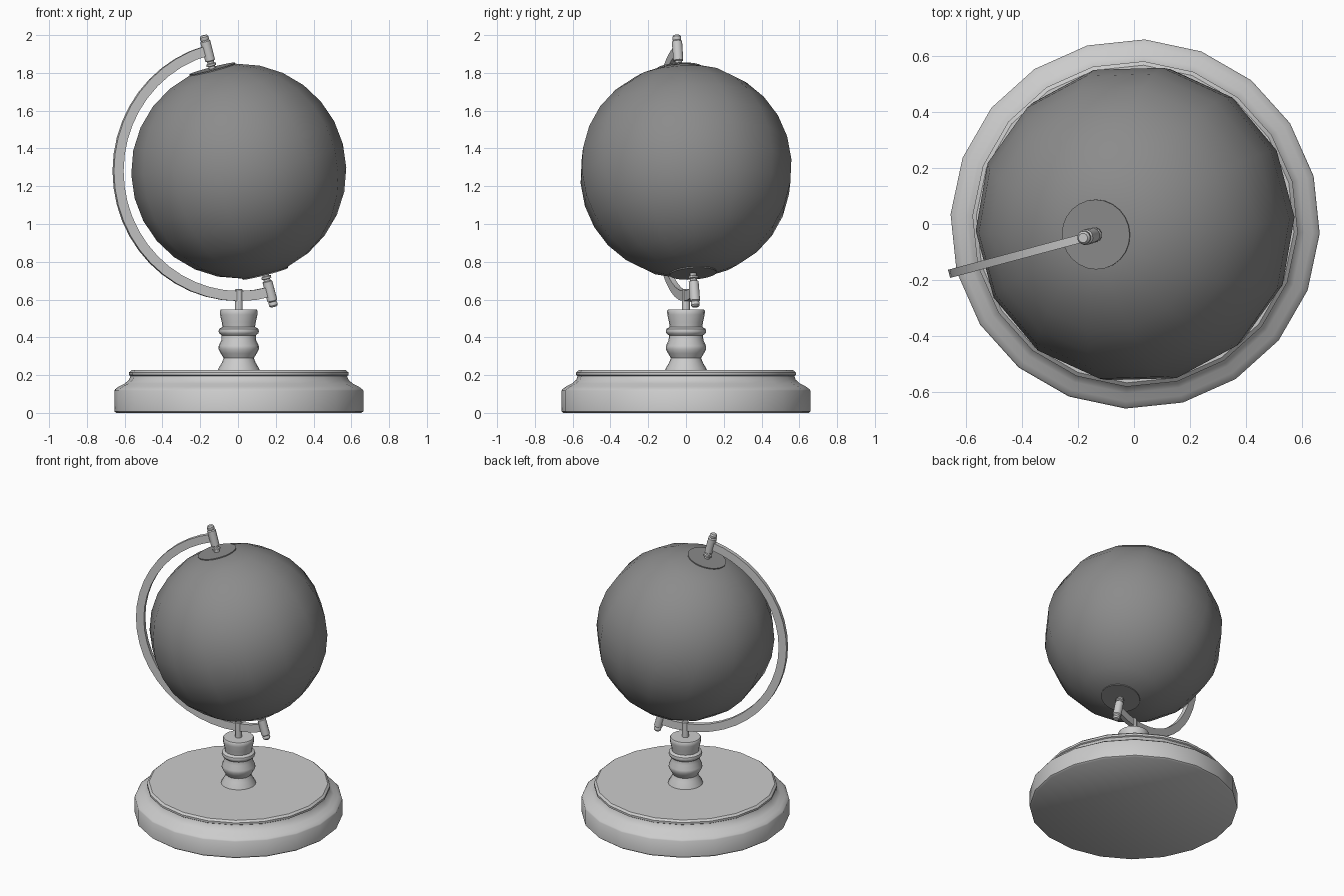
import bpy, bmesh
from math import sin, cos, pi, radians
from mathutils import Matrix

if "Cube" in bpy.data.objects:
    bpy.data.objects.remove(bpy.data.objects["Cube"])

# Tilted frame of the ball and its bracket
TILT = (Matrix.Translation((.004, 0, 1.28)) @ Matrix.Rotation(radians(15), 4, 'Z')
        @ Matrix.Rotation(radians(-15), 4, 'Y'))
UPRIGHT = Matrix.Translation((.004, 0, 0))


def material(name, v):
    m = bpy.data.materials.new(name)
    m.diffuse_color = (v, v, v, 1)
    m.use_nodes = True
    m.node_tree.nodes["Principled BSDF"].inputs["Base Color"].default_value = m.diffuse_color
    return m


FRAME = material("frame_grey", .53)
DARK = material("ball_grey", .26)


def finish(name, bm, matrix, angle, mat):
    bmesh.ops.recalc_face_normals(bm, faces=bm.faces)
    bm.transform(matrix)
    me = bpy.data.meshes.new(name)
    bm.to_mesh(me)
    bm.free()
    me.materials.append(mat)
    ob = bpy.data.objects.new(name, me)
    bpy.context.collection.objects.link(ob)
    bpy.ops.object.select_all(action='DESELECT')
    ob.select_set(True)
    bpy.context.view_layer.objects.active = ob
    bpy.ops.object.shade_smooth_by_angle(angle=radians(angle))
    return ob


def skin(bm, rings):
    for a, b in zip(rings, rings[1:]):
        n = len(a)
        for i in range(n):
            j = (i + 1) % n
            bm.faces.new((a[i], a[j], b[j], b[i]))
    bm.faces.new(rings[0])
    bm.faces.new(rings[-1])


def lathe(name, profile, sides, matrix=UPRIGHT, phase=0.0, angle=35, mat=FRAME):
    bm = bmesh.new()
    rings = [[bm.verts.new((r * cos(phase + 2 * pi * i / sides),
                            r * sin(phase + 2 * pi * i / sides), z))
              for i in range(sides)] for r, z in profile]
    skin(bm, rings)
    return finish(name, bm, matrix, angle, mat)


# Turned base plate
lathe("base", [(.65, 0), (.66, .008), (.66, .118), (.655, .125), (.635, .14), (.605, .155),
               (.582, .175), (.574, .195), (.582, .2), (.582, .214), (.568, .226)],
      20, phase=radians(-3), angle=40)

# Turned stem and the rod that carries the bracket
lathe("stem", [(.114, .215), (.108, .235), (.09, .265), (.08, .29), (.095, .315), (.107, .338),
               (.106, .355), (.092, .385), (.09, .41), (.104, .422), (.107, .432), (.104, .445),
               (.086, .455), (.09, .48), (.099, .52), (.1, .54), (.095, .548)], 20)
lathe("stem_rod", [(.021, .54), (.021, .65), (.017, .655)], 12)

# Ball, flattened at both poles
R, N = .57, 14
step = pi / N
lathe("ball", [(R * sin(step * k), -R * cos(step * k)) for k in range(1, N)],
      N, TILT, phase=step, angle=30, mat=DARK)

# Half-circle bracket of rectangular section
bm = bmesh.new()
rings = []
for k in range(25):
    a = pi * k / 24
    rings.append([bm.verts.new((-r * sin(a), y, r * cos(a)))
                  for r, y in ((.635, -.015), (.688, -.015), (.688, .015), (.635, .015))])
skin(bm, rings)
finish("bracket", bm, TILT, 30, FRAME)

# Thin polar discs and pivot pins, mirrored at the two poles
pin = [(.018, .55), (.018, .575), (.027, .578), (.027, .588), (.019, .592), (.019, .602),
       (.027, .606), (.028, .71), (.021, .716), (.024, .722), (.024, .735), (.017, .744)]
disc = [(.125, .54), (.125, .562)]
for side, s in (("top", 1), ("bottom", -1)):
    lathe(side + "_disc", [(r, s * z) for r, z in disc], 24, TILT, mat=DARK)
    lathe(side + "_pin", [(r, s * z) for r, z in pin], 12, TILT)
